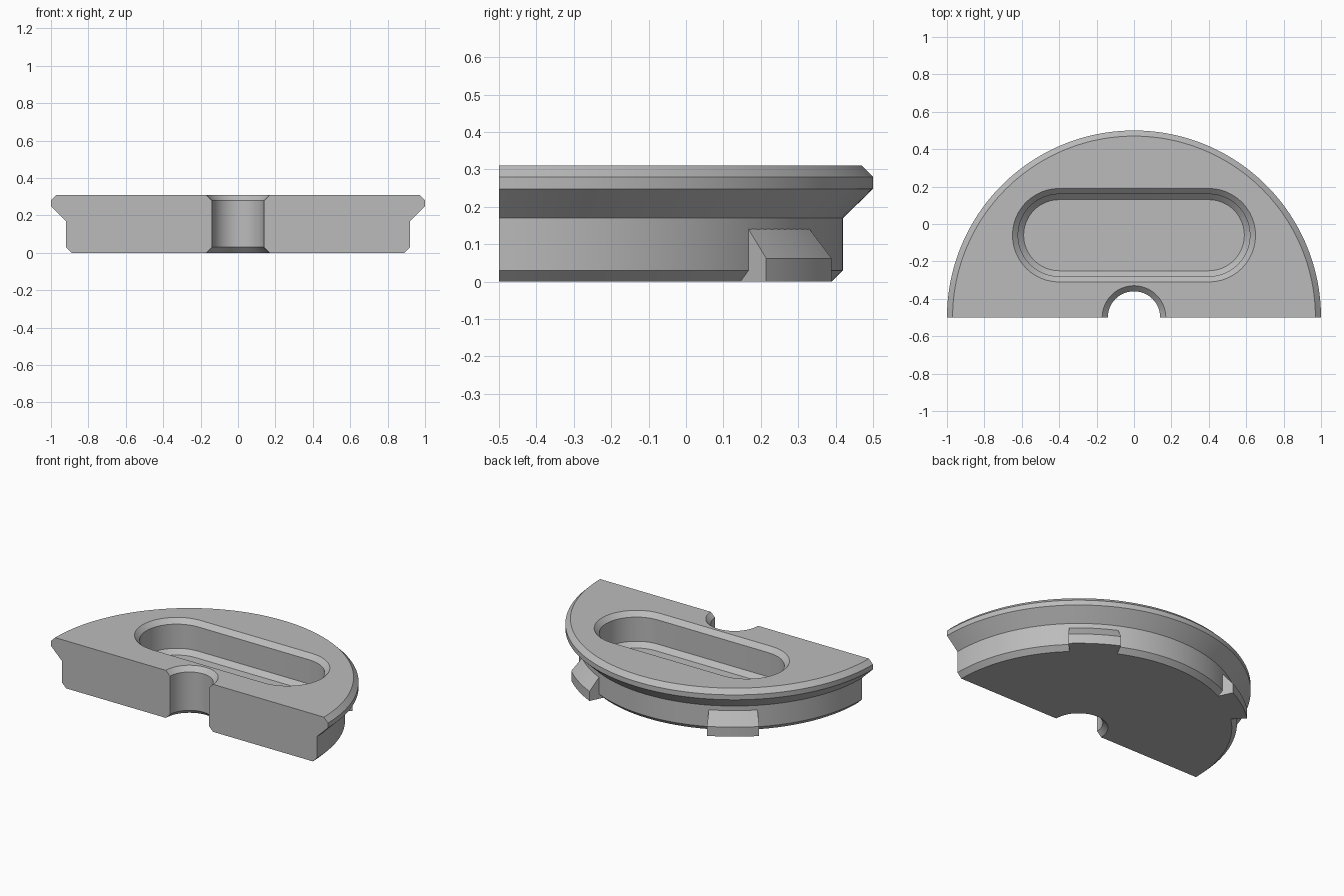
import bpy, bmesh
from math import cos, sin, pi, radians

cube = bpy.data.objects.get("Cube")
if cube:
    bpy.data.objects.remove(cube, do_unlink=True)

grey = bpy.data.materials.new("plain_grey")
grey.use_nodes = True
grey.diffuse_color = (0.5, 0.5, 0.5, 1)
grey.node_tree.nodes["Principled BSDF"].inputs["Base Color"].default_value = (0.5, 0.5, 0.5, 1)

CENTRE_Y = -0.5
HEIGHT = 0.31
BEVEL = 0.03


def loft(name, rings, wrap_caps=True):
    """Skin a run of equal-length closed rings and cap both ends."""
    bm = bmesh.new()
    loops = [[bm.verts.new(p) for p in ring] for ring in rings]
    n = len(loops[0])
    for a, b in zip(loops, loops[1:]):
        for i in range(n):
            j = (i + 1) % n
            bm.faces.new((a[i], a[j], b[j], b[i]))
    bm.faces.new(loops[0])
    bm.faces.new(loops[-1])
    bmesh.ops.recalc_face_normals(bm, faces=bm.faces)
    mesh = bpy.data.meshes.new(name)
    bm.to_mesh(mesh)
    bm.free()
    mesh.materials.append(grey)
    obj = bpy.data.objects.new(name, mesh)
    bpy.context.collection.objects.link(obj)
    return obj


def sweep(name, profile, start, end, steps):
    """Turn an (r, z) profile about the upright axis between two angles in degrees."""
    angles = [radians(start + (end - start) * i / steps) for i in range(steps + 1)]
    return loft(name, [[(r * cos(a), CENTRE_Y + r * sin(a), z) for r, z in profile]
                       for a in angles])


def stadium(radius, z, half_length=0.4, y=-0.06, steps=24):
    """Ring with two round ends and straight sides."""
    ring = []
    for side in (1, -1):
        for i in range(steps + 1):
            a = -pi / 2 + pi * i / steps
            ring.append((side * (half_length + radius * cos(a)), y + side * radius * sin(a), z))
    return ring


def smooth(obj):
    bpy.ops.object.select_all(action="DESELECT")
    obj.select_set(True)
    bpy.context.view_layer.objects.active = obj
    bpy.ops.object.shade_smooth_by_angle(angle=radians(25))


# Half-disc body with overhanging rim and bevelled centre bore
body = sweep("half_disc_body", [
    (0.17, 0), (0.89, 0), (0.92, BEVEL), (0.92, 0.17), (1, 0.248),
    (1, HEIGHT - BEVEL), (0.97, HEIGHT), (0.17, HEIGHT),
    (0.14, HEIGHT - BEVEL), (0.14, BEVEL)], 0, 180, 96)

# Blind pocket, bevelled at the mouth and at the floor
FLOOR = 0.092
cutter = loft("pocket_cutter", [
    stadium(0.19, FLOOR), stadium(0.22, FLOOR + BEVEL),
    stadium(0.22, HEIGHT - BEVEL), stadium(0.25, HEIGHT), stadium(0.25, HEIGHT + 0.1)])
cut = body.modifiers.new("pocket", "BOOLEAN")
cut.operation = "DIFFERENCE"
cut.solver = "EXACT"
cut.object = cutter
bpy.context.view_layer.objects.active = body
bpy.ops.object.modifier_apply(modifier=cut.name)
bpy.data.objects.remove(cutter, do_unlink=True)
smooth(body)

# Two wedge-topped locking lugs on the outer wall
lug_profile = [(0.885, 0), (0.985, 0), (0.985, 0.062), (0.92, 0.14), (0.9, 0.14)]
for name, middle in (("left_lug", 55.5), ("right_lug", 124.5)):
    smooth(sweep(name, lug_profile, middle - 9, middle + 9, 10))
